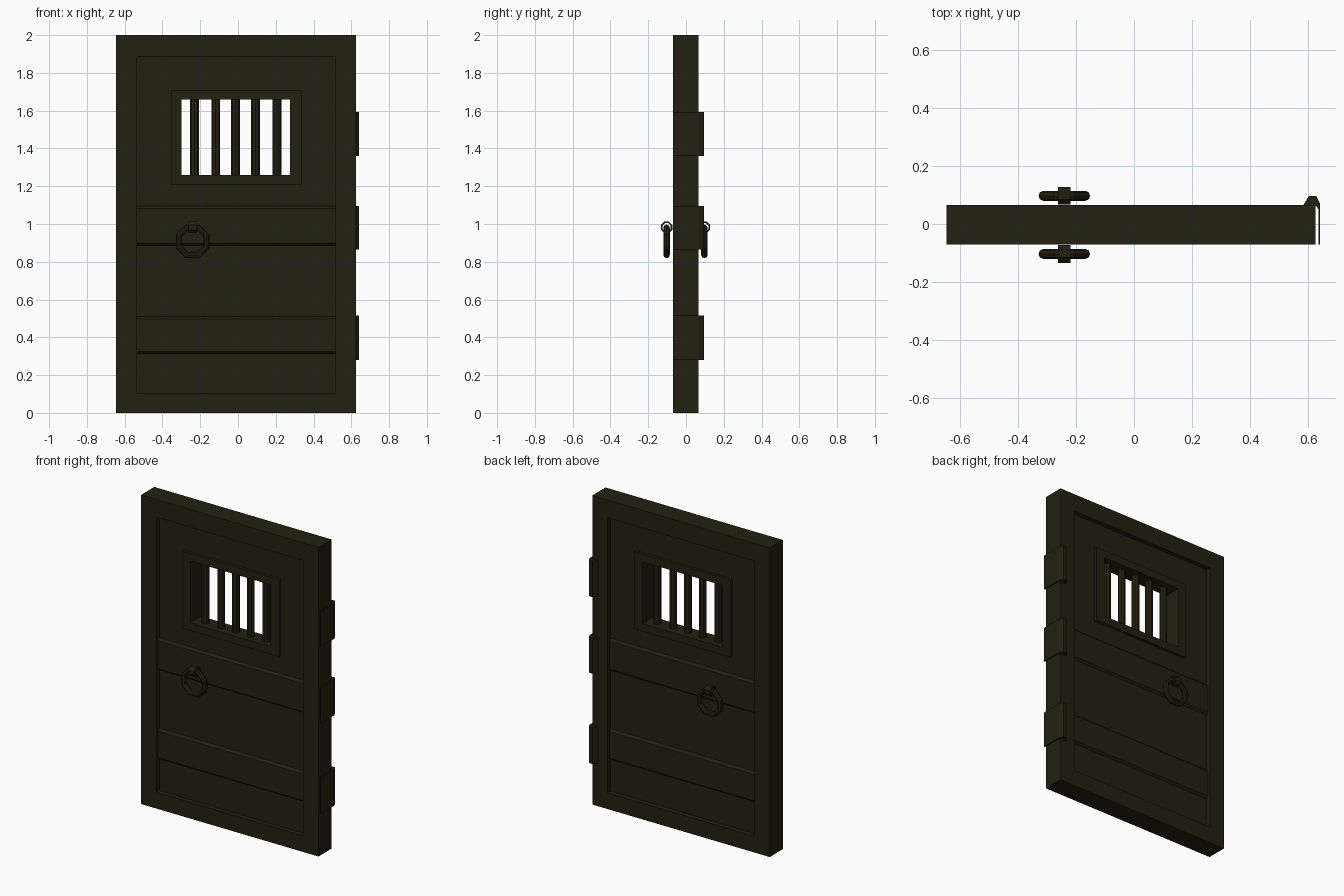
import bpy, bmesh, math
from mathutils import Vector

if "Cube" in bpy.data.objects:
    bpy.data.objects.remove(bpy.data.objects["Cube"])

mat = bpy.data.materials.new("dark olive")
mat.diffuse_color = (0.016, 0.015, 0.005, 1)
mat.use_nodes = True
mat.node_tree.nodes["Principled BSDF"].inputs["Base Color"].default_value = mat.diffuse_color


def make(name, bm):
    bmesh.ops.recalc_face_normals(bm, faces=bm.faces[:])
    me = bpy.data.meshes.new(name)
    bm.to_mesh(me)
    bm.free()
    me.materials.append(mat)
    ob = bpy.data.objects.new(name, me)
    bpy.context.collection.objects.link(ob)
    return ob


def rect_frame(name, outer, inner, y0, y1):
    """Rectangular slab with a rectangular hole; rects are x0, x1, z0, z1."""
    bm = bmesh.new()
    loops = []
    for (a, b, c, d), y in ((outer, y0), (inner, y0), (inner, y1), (outer, y1)):
        loops.append([bm.verts.new((x, y, z)) for x, z in ((a, c), (b, c), (b, d), (a, d))])
    for k in range(4):
        p, q = loops[k], loops[(k + 1) % 4]
        for i in range(4):
            j = (i + 1) % 4
            bm.faces.new((p[i], p[j], q[j], q[i]))
    return make(name, bm)


def extrude(name, profile, direction):
    bm = bmesh.new()
    f = bm.faces.new([bm.verts.new(p) for p in profile])
    r = bmesh.ops.extrude_face_region(bm, geom=[f])
    vs = [v for v in r["geom"] if isinstance(v, bmesh.types.BMVert)]
    bmesh.ops.translate(bm, verts=vs, vec=Vector(direction))
    return make(name, bm)


YC = -0.003  # middle of the door thickness
door = (-0.645, 0.625, 0.0, 2.0)
inside = (-0.535, 0.515, 0.105, 1.885)
win_out = (-0.355, 0.335, 1.21, 1.71)
win_in = (-0.30, 0.275, 1.26, 1.66)

# Door frame, recessed panel and raised window surround
rect_frame("door_frame", door, inside, -0.07, 0.065)
rect_frame("door_panel", inside, win_out, YC - 0.037, YC + 0.037)
rect_frame("window_surround", win_out, win_in, YC - 0.056, YC + 0.056)

# Raised cross boards with chamfered edges on both faces
for i, (z0, z1) in enumerate(((0.31, 0.51), (0.885, 1.095))):
    for s, side in ((-1, "front"), (1, "back")):
        ya, yb = YC + s * 0.036, YC + s * 0.052
        prof = [(-0.535, y, z) for y, z in ((ya, z0), (yb, z0 + 0.014), (yb, z1 - 0.014), (ya, z1))]
        extrude(f"cross_board_{side}_{i}", prof, (1.05, 0, 0))

# Window bars
for i, x in enumerate((-0.23, -0.118, -0.013, 0.093, 0.207)):
    r = 0.0235
    prof = [(x + r * math.cos(math.tau * k / 8), YC + r * math.sin(math.tau * k / 8), 1.25)
            for k in range(8)]
    extrude(f"window_bar_{i}", prof, (0, 0, 0.42))

# Hinges: thin side leaf with a knuckle wrapping the back corner
hinge = ((0.635, -0.07), (0.641, -0.07), (0.641, 0.07), (0.628, 0.096),
         (0.602, 0.096), (0.583, 0.065), (0.627, 0.062), (0.635, 0.05))
for i, (z0, z1) in enumerate(((0.28, 0.515), (0.865, 1.095), (1.36, 1.592))):
    extrude(f"hinge_{i}", [(x, y, z0) for x, y in hinge], (0, 0, z1 - z0))

# Ring handles with holding loops
for s, side in ((-1, "front"), (1, "back")):
    y = YC + s * 0.1
    bpy.ops.mesh.primitive_torus_add(major_segments=8, minor_segments=8,
                                     major_radius=0.079, minor_radius=0.017,
                                     location=(-0.24, y, 0.908),
                                     rotation=(math.pi / 2, math.pi / 8, 0))
    ring = bpy.context.object
    ring.name = f"ring_handle_{side}"
    ring.data.materials.append(mat)

    bm = bmesh.new()
    rows = []
    for x, r in ((-0.262, 0.033), (-0.218, 0.033), (-0.218, 0.024), (-0.262, 0.024)):
        rows.append([bm.verts.new((x, y + r * math.cos(math.tau * (k + .5) / 8),
                                   0.982 + r * math.sin(math.tau * (k + .5) / 8))) for k in range(8)])
    for a in range(4):
        p, q = rows[a], rows[(a + 1) % 4]
        for k in range(8):
            n = (k + 1) % 8
            bm.faces.new((p[k], p[n], q[n], q[k]))
    make(f"ring_loop_{side}", bm)
